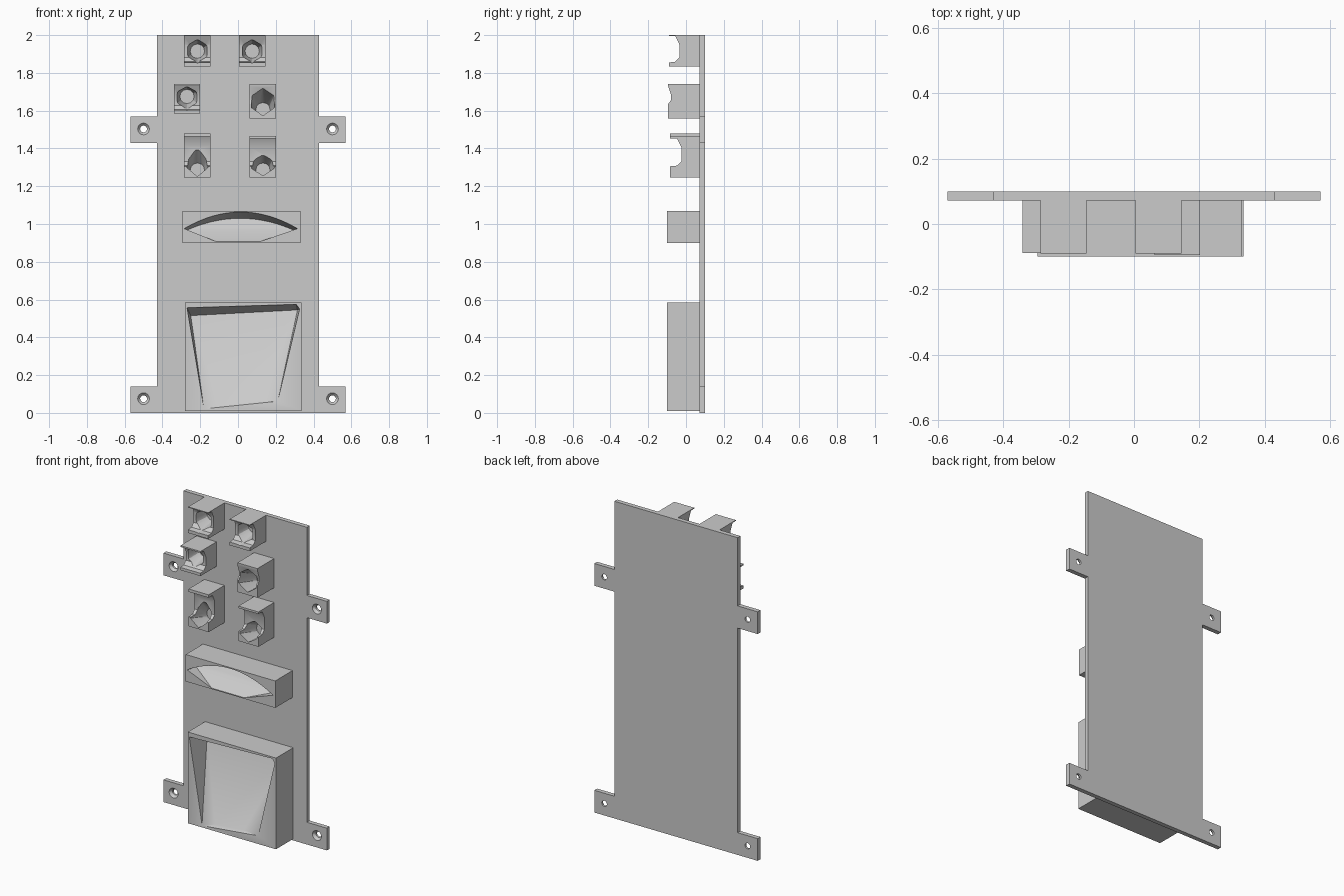
import bpy, bmesh
from math import cos, sin, pi

cube = bpy.data.objects.get("Cube")
if cube:
    bpy.data.objects.remove(cube, do_unlink=True)

grey = bpy.data.materials.new("plain grey")
grey.use_nodes = True
colour = (0.6, 0.6, 0.6, 1)
grey.diffuse_color = colour
grey.node_tree.nodes["Principled BSDF"].inputs["Base Color"].default_value = colour

FRONT = -0.11      # cutters start just ahead of the front faces
PLATE = 0.072      # front face of the back plate


def to_object(bm, name):
    bmesh.ops.recalc_face_normals(bm, faces=bm.faces)
    mesh = bpy.data.meshes.new(name)
    bm.to_mesh(mesh)
    bm.free()
    mesh.materials.append(grey)
    obj = bpy.data.objects.new(name, mesh)
    bpy.context.collection.objects.link(obj)
    return obj


def hull(points, name="cutter"):
    """Convex solid around a few points."""
    bm = bmesh.new()
    verts = [bm.verts.new(p) for p in points]
    res = bmesh.ops.convex_hull(bm, input=verts)
    loose = [v for v in bm.verts if not v.link_faces]
    bmesh.ops.delete(bm, geom=loose, context="VERTS")
    return to_object(bm, name)


def prism(outline, lo, hi, axis, name="cutter"):
    """Outline extruded along x (points are y, z) or y (points are x, z)."""
    place = (lambda p, t: (t, p[0], p[1])) if axis == "x" else (lambda p, t: (p[0], t, p[1]))
    bm = bmesh.new()
    face = bm.faces.new([bm.verts.new(place(p, lo)) for p in outline])
    new = bmesh.ops.extrude_face_region(bm, geom=[face])["geom"]
    shift = (hi - lo, 0, 0) if axis == "x" else (0, hi - lo, 0)
    bmesh.ops.translate(bm, vec=shift, verts=[g for g in new if isinstance(g, bmesh.types.BMVert)])
    return to_object(bm, name)


def block(x0, x1, y0, y1, z0, z1, name):
    return prism([(x0, z0), (x1, z0), (x1, z1), (x0, z1)], y0, y1, "y", name)


def ring(x, z, r, y, n=16):
    return [(x + r * cos(2 * pi * i / n), y, z + r * sin(2 * pi * i / n)) for i in range(n)]


def cut(obj, cutters):
    """Subtract the cutters, bake the result and remove them."""
    for c in cutters:
        mod = obj.modifiers.new("cut", "BOOLEAN")
        mod.operation, mod.solver, mod.object = "DIFFERENCE", "EXACT", c
    bpy.context.view_layer.update()
    graph = bpy.context.evaluated_depsgraph_get()
    mesh = bpy.data.meshes.new_from_object(obj.evaluated_get(graph))
    obj.modifiers.clear()
    obj.data = mesh
    for c in cutters:
        bpy.data.objects.remove(c, do_unlink=True)


# Back plate with four mounting tabs
W, T = 0.43, 0.57
side = [(T, 0), (T, 0.14), (W, 0.14), (W, 1.43), (T, 1.43), (T, 1.57), (W, 1.57), (W, 2)]
plate = prism(side + [(-x, z) for x, z in reversed(side)], PLATE, 0.1, "y", "back_plate")

# Countersunk screw holes
holes = []
for x in (-0.5, 0.5):
    for z in (0.075, 1.503):
        holes.append(hull(ring(x, z, 0.033, PLATE - 0.002) + ring(x, z, 0.018, PLATE + 0.016)))
        holes.append(hull(ring(x, z, 0.018, PLATE + 0.01) + ring(x, z, 0.018, 0.11)))
cut(plate, holes)

# Large lower tray with a ramp that is deep at the top
tray = block(-0.28, 0.335, -0.1, PLATE + 0.002, 0.01, 0.585, "large_tray")
mouth = [(-0.27, 0.557), (0.308, 0.575), (0.326, 0.55), (0.21, 0.06), (-0.18, 0.02)]
pocket = [(x, -0.102, z) for x, z in mouth]
pocket += [(-0.25, 0.05, 0.515), (0.315, 0.05, 0.545), (-0.1, -0.085, 0.045), (0.1, -0.085, 0.062)]
cut(tray, [hull(pocket)])

# Middle tray with an arched pocket
arch_tray = block(-0.295, 0.33, -0.1, PLATE + 0.002, 0.9, 1.07, "arched_tray")
pocket = [(-0.11, -0.102, 0.905), (0.11, -0.102, 0.905)]
for i in range(17):
    t = i / 8 - 1
    pocket.append((0.015 + 0.3 * t, -0.102, 1.064 - 0.088 * t * t))
    pocket.append((0.012 + 0.288 * t, 0.03 - 0.05 * t * t, 1.03 - 0.065 * t * t))
cut(arch_tray, [hull(pocket)])


def socket(name, x, z0, z1, front, hexagon, round_z, notch):
    """Small block: hexagonal pocket narrowing to a round end, with a notched front."""
    body = block(x - 0.07, x + 0.07, front, PLATE + 0.002, z0, z1, name)
    half, top, upper, lower, bottom = hexagon
    mouth = [(0, top), (half, upper), (half, lower), (0, bottom), (-half, lower), (-half, upper)]
    cone = hull([(x + dx, FRONT, z) for dx, z in mouth] + ring(x, round_z, 0.038, 0.05, 12))
    low, high, floor = notch
    ease = min(0.022, floor - front)
    profile = [(FRONT, low), (floor - ease, low + 0.006), (floor, low + 0.028),
               (floor, high - 0.045), (floor - ease, high), (FRONT, high)]
    cut(body, [prism(profile, x - 0.08, x + 0.08, "x"), cone])


# Top pair
for name, x in (("top_right_socket", -0.215), ("top_left_socket", 0.075)):
    socket(name, x, 1.835, 2, -0.09, (0.064, 1.99, 1.955, 1.88, 1.848), 1.915, (1.853, 1.995, -0.035))

# Middle pair
socket("middle_right_socket", -0.27, 1.585, 1.74, -0.088,
       (0.064, 1.733, 1.7, 1.628, 1.594), 1.675, (1.6, 1.731, -0.035))
socket("middle_left_socket", 0.132, 1.558, 1.742, -0.095,
       (0.064, 1.728, 1.692, 1.62, 1.575), 1.605, (1.628, 1.73, -0.08))

# Bottom pair
socket("bottom_right_socket", -0.215, 1.245, 1.48, -0.085,
       (0.06, 1.472, 1.39, 1.305, 1.255), 1.285, (1.303, 1.462, -0.025))
socket("bottom_left_socket", 0.132, 1.245, 1.465, -0.085,
       (0.064, 1.41, 1.372, 1.3, 1.258), 1.285, (1.303, 1.452, -0.025))

# Smooth the curved pocket walls, keep edges sharp
for obj in bpy.context.view_layer.objects:
    obj.select_set(obj.type == "MESH")
bpy.context.view_layer.objects.active = plate
bpy.ops.object.shade_smooth_by_angle(angle=0.5)
